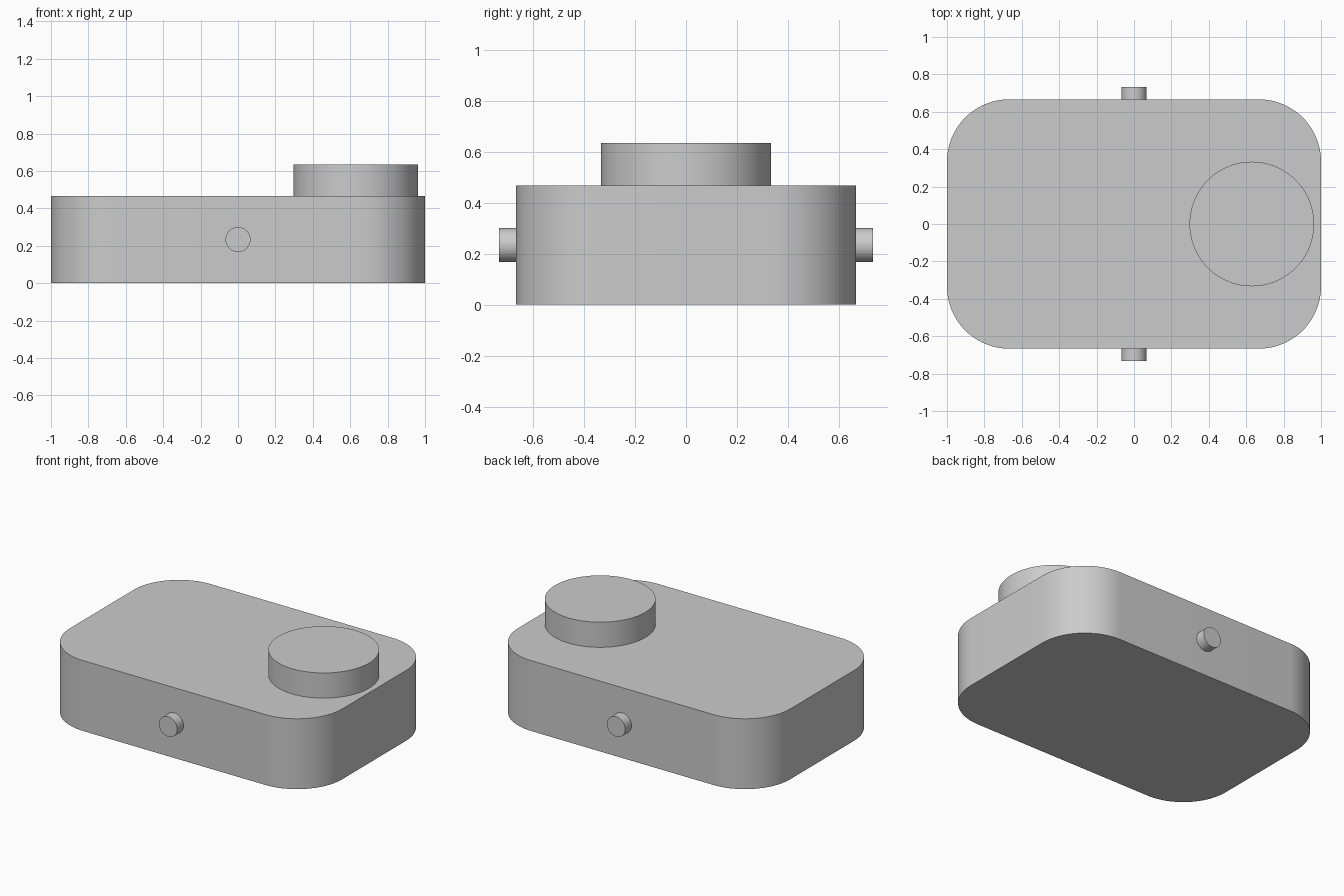
import bpy
from math import cos, sin, pi, radians

cube = bpy.data.objects.get("Cube")
if cube:
    bpy.data.objects.remove(cube, do_unlink=True)

grey = bpy.data.materials.new("plain_grey")
grey.use_nodes = True
COLOUR = (0.6, 0.6, 0.6, 1)
grey.diffuse_color = COLOUR
grey.node_tree.nodes["Principled BSDF"].inputs["Base Color"].default_value = COLOUR

LENGTH, WIDTH, HEIGHT, CORNER = 2.0, 1.333, 0.467, 0.333
STEPS = 24


def finish(obj):
    obj.data.materials.append(grey)
    bpy.ops.object.select_all(action='DESELECT')
    obj.select_set(True)
    bpy.context.view_layer.objects.active = obj
    bpy.ops.object.shade_smooth_by_angle(angle=radians(30))


def cylinder(name, radius, depth, location, rotation=(0, 0, 0)):
    bpy.ops.mesh.primitive_cylinder_add(vertices=96, radius=radius, depth=depth,
                                        location=location, rotation=rotation)
    obj = bpy.context.object
    obj.name = name
    finish(obj)


# Body: rounded rectangle outline, extruded upwards
outline = []
for corner, (sx, sy) in enumerate([(1, 1), (-1, 1), (-1, -1), (1, -1)]):
    cx, cy = sx * (LENGTH / 2 - CORNER), sy * (WIDTH / 2 - CORNER)
    for i in range(STEPS + 1):
        a = (corner + i / STEPS) * pi / 2
        outline.append((cx + CORNER * cos(a), cy + CORNER * sin(a)))
n = len(outline)
verts = [(x, y, z) for z in (0, HEIGHT) for x, y in outline]
faces = [(i, (i + 1) % n, n + (i + 1) % n, n + i) for i in range(n)]
faces += [tuple(reversed(range(n))), tuple(range(n, 2 * n))]
mesh = bpy.data.meshes.new("body")
mesh.from_pydata(verts, [], faces)
body = bpy.data.objects.new("body", mesh)
bpy.context.collection.objects.link(body)
finish(body)

# Round knob on the top, towards one end
cylinder("top_knob", 0.333, 0.167, (0.63, 0, HEIGHT + 0.0835))

# Small pins in the middle of the long sides
for name, side in (("front_pin", -1), ("back_pin", 1)):
    cylinder(name, 0.0667, 0.0667, (0, side * (WIDTH / 2 + 0.0333), HEIGHT / 2),
             (-side * pi / 2, 0, 0))
